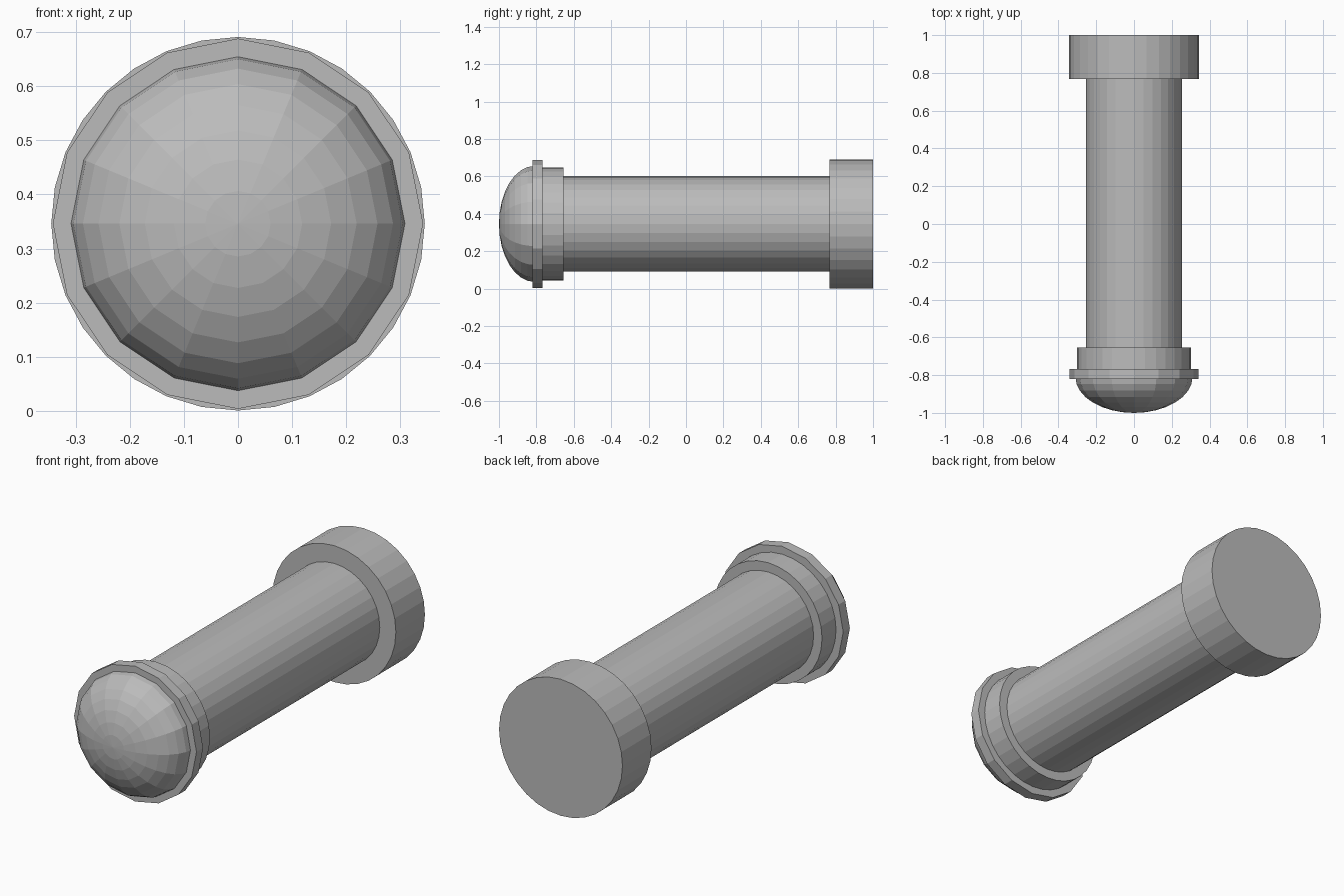
import bpy
import bmesh
import math
from mathutils import Matrix

default = bpy.data.objects.get("Cube")
if default:
    bpy.data.objects.remove(default, do_unlink=True)

AXIS_Z = 0.346

grey = bpy.data.materials.new("plain_grey")
grey.use_nodes = True
colour = (0.5, 0.5, 0.5, 1)
grey.diffuse_color = colour
grey.node_tree.nodes["Principled BSDF"].inputs["Base Color"].default_value = colour


def finish(name, bm):
    """Store a bmesh as a flat-shaded grey object."""
    mesh = bpy.data.meshes.new(name)
    bm.to_mesh(mesh)
    bm.free()
    mesh.materials.append(grey)
    obj = bpy.data.objects.new(name, mesh)
    bpy.context.collection.objects.link(obj)
    return obj


def along_y(y):
    """Lay the local z axis along y at the shared centre line."""
    return Matrix.Translation((0, y, AXIS_Z)) @ Matrix.Rotation(math.pi / 2, 4, "X")


def disc(name, radius, y0, y1, sides):
    bm = bmesh.new()
    bmesh.ops.create_cone(bm, cap_ends=True, segments=sides, radius1=radius,
                          radius2=radius, depth=y1 - y0,
                          matrix=along_y((y0 + y1) / 2))
    return finish(name, bm)


# Shaft with its end cap, collar and flange
disc("shaft", 0.255, -0.70, 0.80, 32)
disc("end_cap", 0.345, 0.768, 1.0, 32)
disc("collar", 0.302, -0.79, -0.655, 32)
disc("flange", 0.342, -0.82, -0.767, 16)

# Flattened dome on the front: half of a squashed sphere
DOME_Y = -0.81
bm = bmesh.new()
bmesh.ops.create_uvsphere(bm, u_segments=16, v_segments=16, radius=1)
bmesh.ops.delete(bm, geom=[v for v in bm.verts if v.co.z < -0.01], context="VERTS")
bmesh.ops.holes_fill(bm, edges=[e for e in bm.edges if e.is_boundary], sides=0)
bmesh.ops.scale(bm, vec=(0.31, 0.31, 1 + DOME_Y), verts=bm.verts)
bmesh.ops.transform(bm, matrix=along_y(DOME_Y), verts=bm.verts)
bmesh.ops.recalc_face_normals(bm, faces=bm.faces)
finish("dome", bm)
